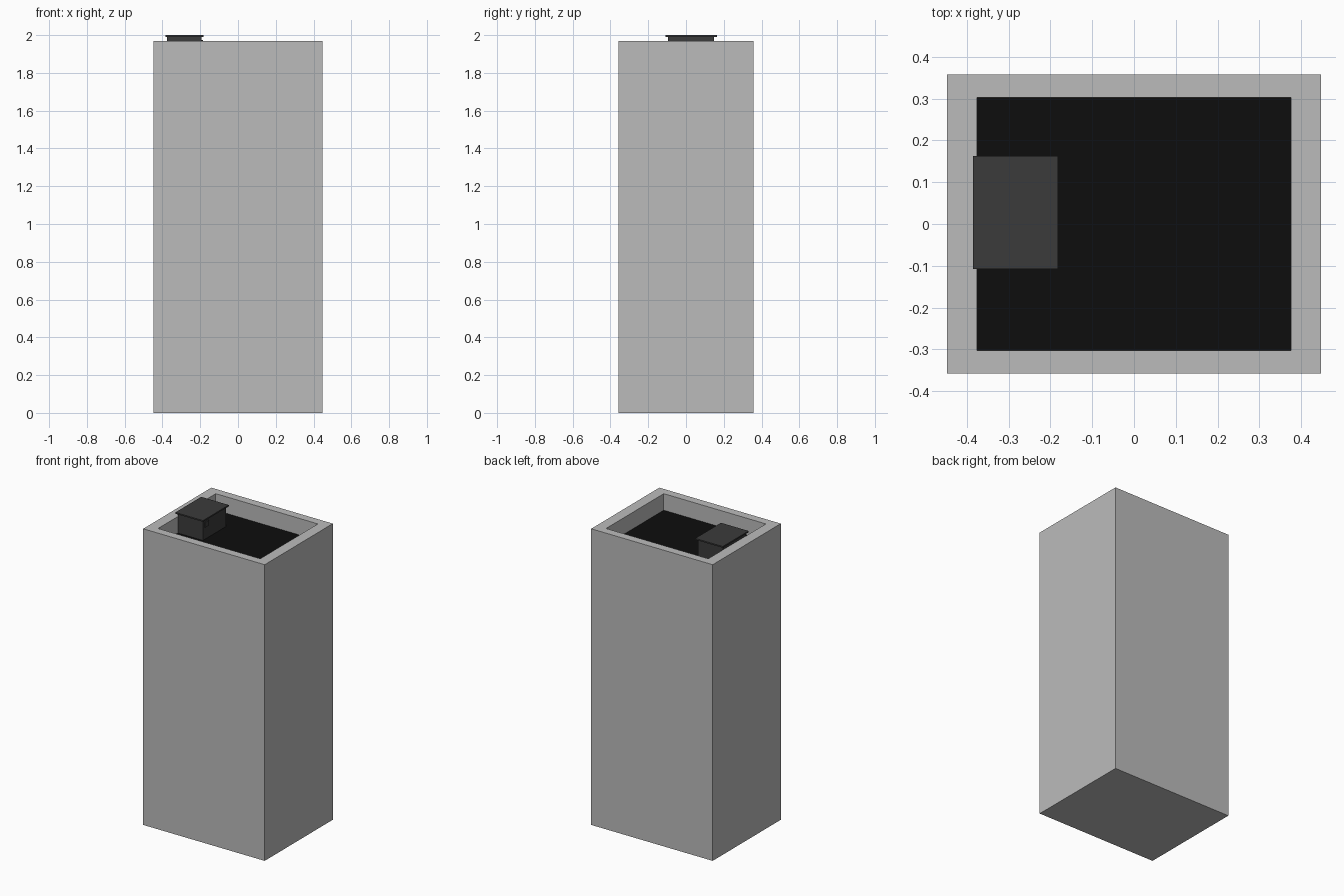
import bpy
import bmesh
from mathutils import Vector

cube = bpy.data.objects.get("Cube")
if cube:
    bpy.data.objects.remove(cube, do_unlink=True)


def make_material(name, value):
    mat = bpy.data.materials.new(name)
    mat.use_nodes = True
    colour = (value, value, value, 1)
    mat.diffuse_color = colour
    mat.node_tree.nodes["Principled BSDF"].inputs["Base Color"].default_value = colour
    return mat


concrete = make_material("concrete_grey", 0.5)
tar = make_material("roof_black", 0.004)
charcoal = make_material("charcoal", 0.044)


def add_object(name, bm, *materials):
    mesh = bpy.data.meshes.new(name)
    bm.to_mesh(mesh)
    bm.free()
    for mat in materials:
        mesh.materials.append(mat)
    obj = bpy.data.objects.new(name, mesh)
    bpy.context.collection.objects.link(obj)
    return obj


def box_mesh(low, high):
    low, high = Vector(low), Vector(high)
    bm = bmesh.new()
    bmesh.ops.create_cube(bm, size=1)
    bmesh.ops.scale(bm, vec=high - low, verts=bm.verts)
    bmesh.ops.translate(bm, vec=(low + high) / 2, verts=bm.verts)
    return bm


# Tower block: the top face is inset and sunk to leave a parapet around the roof
HALF_X, HALF_Y, TOP, FLOOR = 0.447, 0.358, 1.97, 1.86
bm = box_mesh((-HALF_X, -HALF_Y, 0), (HALF_X, HALF_Y, TOP))
roof = max(bm.faces, key=lambda f: f.calc_center_median().z)
inner = bmesh.ops.extrude_discrete_faces(bm, faces=[roof])["faces"][0]
for v in inner.verts:
    v.co.x *= 0.376 / HALF_X
    v.co.y *= 0.303 / HALF_Y
floor = bmesh.ops.extrude_discrete_faces(bm, faces=[inner])["faces"][0]
for v in floor.verts:
    v.co.z = FLOOR
floor.material_index = 1
bmesh.ops.recalc_face_normals(bm, faces=bm.faces)
add_object("tower_body", bm, concrete, tar)

# Rooftop stair hut with an overhanging slab and a small lamp beside its door side
for name, low, high in (
    ("roof_hut", (-0.375, -0.095, FLOOR), (-0.192, 0.147, 1.991)),
    ("hut_slab", (-0.385, -0.108, 1.991), (-0.182, 0.163, 2.0)),
    ("hut_lamp", (-0.192, -0.08, 1.94), (-0.186, -0.04, 1.975)),
):
    add_object(name, box_mesh(low, high), charcoal)
